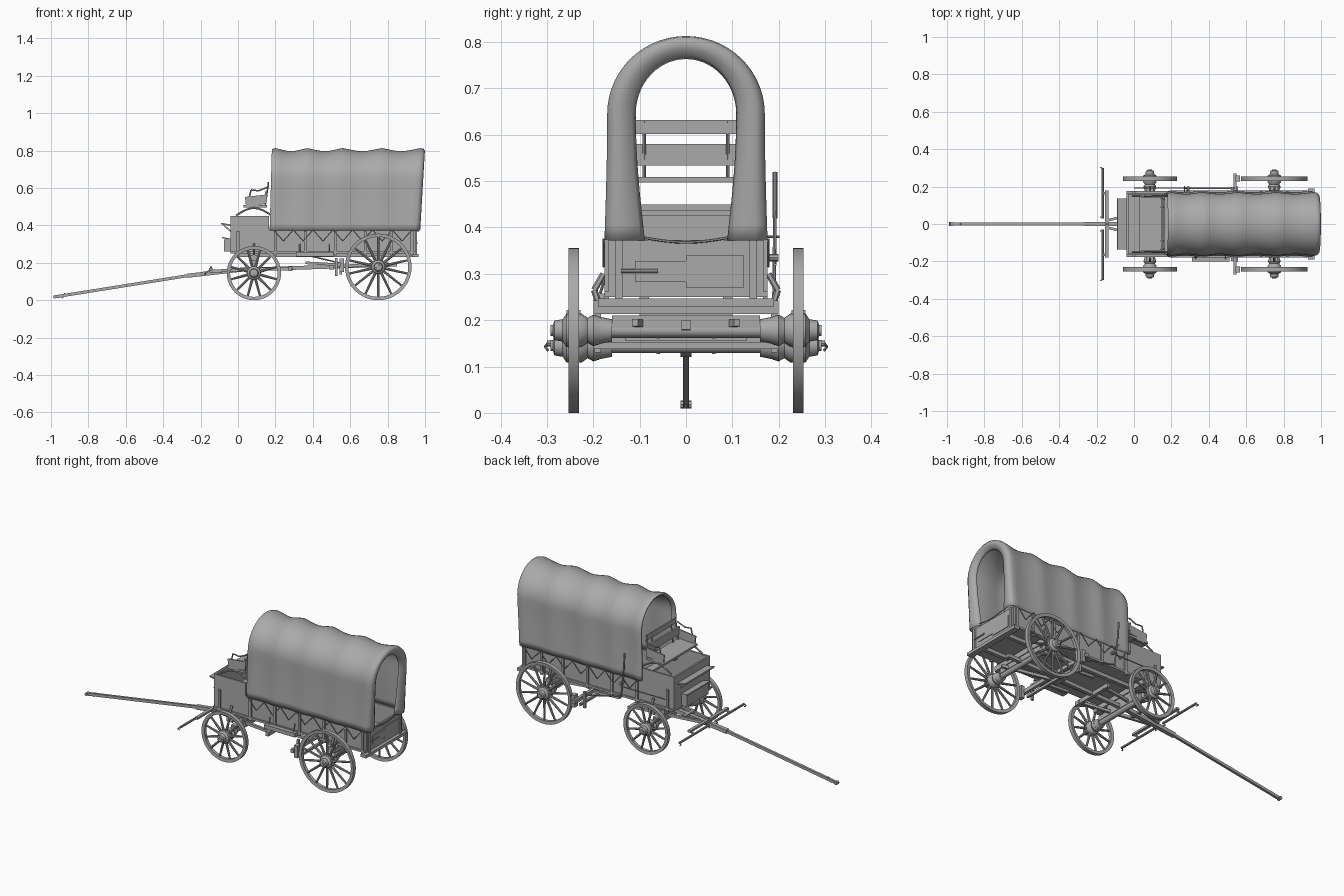
import bpy, bmesh, math
from math import pi, sin, cos
from mathutils import Vector, Matrix

cube = bpy.data.objects.get("Cube")
if cube:
    bpy.data.objects.remove(cube)

GREY = (0.4, 0.4, 0.4, 1)
grey = bpy.data.materials.new("plain_grey")
grey.use_nodes = True
grey.diffuse_color = GREY
for node in grey.node_tree.nodes:
    if node.type == 'BSDF_PRINCIPLED':
        node.inputs["Base Color"].default_value = GREY


def box(bm, x0, x1, y0, y1, z0, z1):
    m = Matrix.Translation(((x0 + x1) / 2, (y0 + y1) / 2, (z0 + z1) / 2))
    bmesh.ops.create_cube(bm, size=1, matrix=m @ Matrix.Diagonal((x1 - x0, y1 - y0, z1 - z0, 1)))


def beam(bm, p, q, w, h):
    p, q = Vector(p), Vector(q)
    m = Matrix.Translation((p + q) / 2) @ (q - p).to_track_quat('X', 'Z').to_matrix().to_4x4()
    bmesh.ops.create_cube(bm, size=1, matrix=m @ Matrix.Diagonal(((q - p).length, w, h, 1)))


def rod(bm, p, q, r, r2=None, n=8):
    p, q = Vector(p), Vector(q)
    m = Matrix.Translation((p + q) / 2) @ (q - p).to_track_quat('Z', 'Y').to_matrix().to_4x4()
    bmesh.ops.create_cone(bm, cap_ends=True, segments=n, radius1=r, radius2=r2 or r,
                          depth=(q - p).length, matrix=m)


def path(bm, pts, r, n=6):
    for p, q in zip(pts, pts[1:]):
        rod(bm, p, q, r, n=n)


def lathe(bm, profile, cx, cz, n):
    # closed (radius, y) profile spun about a crosswise axle
    rings = [[bm.verts.new((cx + r * cos(2 * pi * k / n), y, cz + r * sin(2 * pi * k / n)))
              for k in range(n)] for r, y in profile]
    for a, b in zip(rings, rings[1:] + rings[:1]):
        for k in range(n):
            bm.faces.new((a[k], a[(k + 1) % n], b[(k + 1) % n], b[k]))


def finish(name, bm, angle=35):
    bmesh.ops.recalc_face_normals(bm, faces=bm.faces)
    me = bpy.data.meshes.new(name)
    bm.to_mesh(me)
    bm.free()
    me.materials.append(grey)
    ob = bpy.data.objects.new(name, me)
    bpy.context.collection.objects.link(ob)
    bpy.ops.object.select_all(action='DESELECT')
    ob.select_set(True)
    bpy.context.view_layer.objects.active = ob
    bpy.ops.object.shade_smooth_by_angle(angle=math.radians(angle))
    return ob


SIDES = ((1, "far"), (-1, "near"))

# Spoked wheels with turned hubs
for label, cx, r, spokes in (("front", 0.085, 0.145, 12), ("rear", 0.75, 0.178, 14)):
    for s, side in SIDES:
        bm = bmesh.new()
        lathe(bm, [(r, s * .231), (r, s * .254), (r - .018, s * .252), (r - .018, s * .233)], cx, r, 48)
        hub = [(.012, .185), (.03, .187), (.034, .2), (.027, .212), (.036, .225), (.038, .243),
               (.036, .258), (.024, .266), (.021, .284), (.012, .287)]
        lathe(bm, [(a, s * y) for a, y in hub], cx, r, 24)
        rod(bm, (cx, s * .18, r), (cx, s * .292, r), .012, n=12)
        for k in range(spokes):
            d = Vector((cos(2 * pi * (k + .5) / spokes), 0, sin(2 * pi * (k + .5) / spokes)))
            c = Vector((cx, s * .243, r))
            rod(bm, c + d * .03, c + d * (r - .016), .0075, .0055)
        finish(f"{label}_wheel_{side}", bm)

# Wagon bed: floor, boards, higher driver section
bm = bmesh.new()
box(bm, -.04, .95, -.165, .165, .25, .262)
for s, _ in SIDES:
    y0, y1 = sorted((s * .157, s * .167))
    box(bm, -.04, .95, y0, y1, .255, .375)
    box(bm, -.04, .165, y0, y1, .375, .45)
box(bm, -.04, -.03, -.165, .165, .255, .45)
box(bm, .94, .95, -.165, .165, .25, .373)
box(bm, .12, .165, -.16, .16, .425, .437)
finish("wagon_bed", bm)

# Side cleats and long sills
bm = bmesh.new()
for s, _ in SIDES:
    for x in (0, .2, .36, .52, .68, .82, .93):
        beam(bm, (x, s * .171, .24), (x, s * .171, .37), .01, .014)
    beam(bm, (-.04, s * .17, .256), (.95, s * .17, .256), .012, .012)
    beam(bm, (-.02, s * .09, .24), (.94, s * .09, .24), .02, .02)
finish("bed_cleats", bm)

# Tailgate with thin plate, latch and corner straps
bm = bmesh.new()
for y in (-.145, .145):
    box(bm, .95, .957, y - .008, y + .008, .245, .373)
box(bm, .95, .954, .0, .125, .27, .34)
box(bm, .95, .954, -.11, .0, .282, .328)
rod(bm, (.958, -.14, .306), (.958, -.06, .306), .004)
box(bm, .93, .965, -.19, .19, .23, .247)
finish("tailgate", bm)

# Front tool box and footboard
bm = bmesh.new()
box(bm, -.075, -.04, -.1, .1, .26, .325)
beam(bm, (-.085, 0, .335), (-.035, 0, .325), .21, .006)
beam(bm, (-.09, 0, .41), (-.035, 0, .4), .27, .008)
for s, _ in SIDES:
    beam(bm, (-.08, s * .1, .405), (-.035, s * .1, .365), .006, .008)
finish("tool_box_and_footboard", bm)

# Driver seat on bow springs
bm = bmesh.new()
box(bm, .03, .155, -.15, .15, .497, .509)
beam(bm, (.15, -.15, .557), (.15, .15, .557), .01, .046)
beam(bm, (.162, -.13, .617), (.162, .13, .617), .008, .03)
for s, _ in SIDES:
    beam(bm, (.04, s * .146, .527), (.15, s * .146, .54), .008, .05)
    for y in (.09, .135):
        rod(bm, (.145, s * y, .5), (.163, s * y, .63), .004)
    path(bm, [(.06, s * .146, .55), (.07, s * .147, .59), (.11, s * .148, .585), (.16, s * .148, .605)], .004)
    spring = [(-.01 + .19 * t / 8, s * .15, .453 + .04 * sin(pi * t / 8)) for t in range(9)]
    path(bm, spring, .005)
finish("driver_seat", bm)

# Canvas cover: scalloped arch between hoops, gathered inwards at both ends


def arch(x, t, w_top, w_bot, h):
    half = [(w_bot + (w_top - w_bot) * sin(pi / 2 * k / 8), .372 + .273 * k / 8) for k in range(8)]
    half += [(w_top * cos(a * pi / 28), .645 + h * sin(a * pi / 28)) for a in range(15)]
    pts = [(-y, z) for y, z in half] + [(y, z) for y, z in half[-2::-1]]
    return [(x - (.026 * t + .012 * (1 - t)) * (1 - (z - .372) / .44), y, z) for y, z in pts]


def gathered(x, t, g):
    return arch(x, t, .168 - .058 * g, .174 - .084 * g, .168 - .048 * g)


hoops = (.2, .37, .56, .77, .975)
rows = [gathered(x, 0, g) for x, g in ((.2, .38), (.187, .28), (.183, .12))]
for i, (a, b) in enumerate(zip(hoops, hoops[1:])):
    for k in range(8 + (i == 3)):
        sag = sin(pi * k / 8) ** 1.3 if k < 8 else 0
        x = a + (b - a) * k / 8
        rows.append(arch(x, (x - .2) / .775, .168 - .009 * sag, .174 - .006 * sag, .166 - .016 * sag))
rows += [gathered(x, 1, g) for x, g in ((.99, .08), (.998, .3), (.994, .6), (.985, .88), (.975, 1))]
bm = bmesh.new()
grid = [[bm.verts.new(p) for p in row] for row in rows]
for a, b in zip(grid, grid[1:]):
    for k in range(len(a) - 1):
        bm.faces.new((a[k], a[k + 1], b[k + 1], b[k]))
cover = finish("canvas_cover", bm, 60)
solid = cover.modifiers.new("cloth_thickness", 'SOLIDIFY')
solid.thickness = .004
solid.offset = 0

# Hem across the tailgate
bm = bmesh.new()
path(bm, [(.962, -.09 + .18 * k / 8, .378 - .01 * sin(pi * k / 8)) for k in range(9)], .003)
finish("rear_hem", bm)

# Zigzag tie ropes below the cover
bm = bmesh.new()
for s, _ in SIDES:
    path(bm, [(.19 + .74 * k / 14, s * .178, .315 if k % 2 else .375) for k in range(15)], .0022, 5)
finish("tie_ropes", bm)

# Axles, bolsters, and curved stakes
for label, x, z in (("front", .085, .145), ("rear", .75, .178)):
    bm = bmesh.new()
    rod(bm, (x, -.2, z), (x, .2, z), .016, n=12)
    box(bm, x - .018, x + .018, -.16, .16, z + .005, z + .032)
    box(bm, x - .02, x + .02, -.2, .2, .213, .243)
    box(bm, x - .014, x + .014, -.1, .1, z + .03, .215)
    for s, _ in SIDES:
        path(bm, [(x, s * .19, .24), (x, s * .198, .265), (x, s * .178, .3)], .007)
        rod(bm, (x, s * .06, z - .018), (x, s * .06, .22), .004)
        rod(bm, (x, s * .16, z), (x, s * .19, z), .024, .03, 16)
    finish(f"{label}_axle", bm)

# Reach pole, hounds and sway bar
bm = bmesh.new()
beam(bm, (.06, 0, .165), (.85, 0, .19), .02, .02)
for s, _ in SIDES:
    beam(bm, (-.15, s * .018, .155), (.085, s * .07, .165), .014, .016)
    beam(bm, (.085, s * .07, .165), (.29, s * .1, .168), .014, .016)
    beam(bm, (.5, s * .02, .178), (.8, s * .11, .195), .014, .016)
beam(bm, (.28, -.13, .167), (.28, .13, .167), .018, .024)
beam(bm, (.5, -.04, .178), (.5, .04, .178), .025, .028)
beam(bm, (-.02, -.05, .167), (-.02, .05, .167), .02, .016)
finish("running_gear", bm)

# Brake beam, shoes, lever and rod
bm = bmesh.new()
beam(bm, (.54, -.27, .19), (.54, .27, .19), .018, .022)
beam(bm, (.55, -.2, .145), (.55, .2, .145), .014, .014)
for s, _ in SIDES:
    beam(bm, (.555, s * .243, .15), (.555, s * .243, .222), .03, .022)
    beam(bm, (.525, s * .19, .13), (.525, s * .19, .225), .014, .014)
    beam(bm, (.36, s * .1, .2), (.54, s * .1, .19), .014, .014)
rod(bm, (.29, .19, .25), (.27, .192, .44), .004)
rod(bm, (.27, .192, .42), (.265, .192, .52), .005)
rod(bm, (.29, .165, .335), (.29, .2, .335), .008)
rod(bm, (.27, .165, .38), (.27, .202, .38), .003)
rod(bm, (.29, .19, .26), (.54, .19, .2), .004)
rod(bm, (0, .192, .32), (.29, .192, .32), .003)
finish("brake_gear", bm)

# Side step slung under the bed
bm = bmesh.new()
box(bm, .31, .51, -.2, -.168, .235, .258)
for x in (.33, .49):
    rod(bm, (x, -.185, .258), (x, -.172, .3), .003)
finish("side_step", bm)

# Tongue with doubletree and singletrees
bm = bmesh.new()
beam(bm, (-.985, 0, .017), (-.15, 0, .15), .014, .016)
beam(bm, (-.27, 0, .131), (.06, 0, .168), .024, .022)
rod(bm, (-.98, -.012, .018), (-.98, .012, .018), .009)
rod(bm, (-.94, 0, .012), (-.925, 0, .038), .004)
finish("tongue", bm)
bm = bmesh.new()
beam(bm, (-.145, -.18, .165), (-.145, .18, .165), .018, .012)
rod(bm, (-.145, 0, .135), (-.145, 0, .18), .006)
for s, _ in SIDES:
    rod(bm, (-.168, s * .03, .15), (-.168, s * .3, .15), .0065)
    beam(bm, (-.145, s * .165, .163), (-.168, s * .165, .15), .012, .008)
    for y in (.032, .298):
        path(bm, [(-.168, s * y, .15), (-.18, s * (y + .006), .143), (-.17, s * y, .135)], .003)
finish("doubletree", bm)
